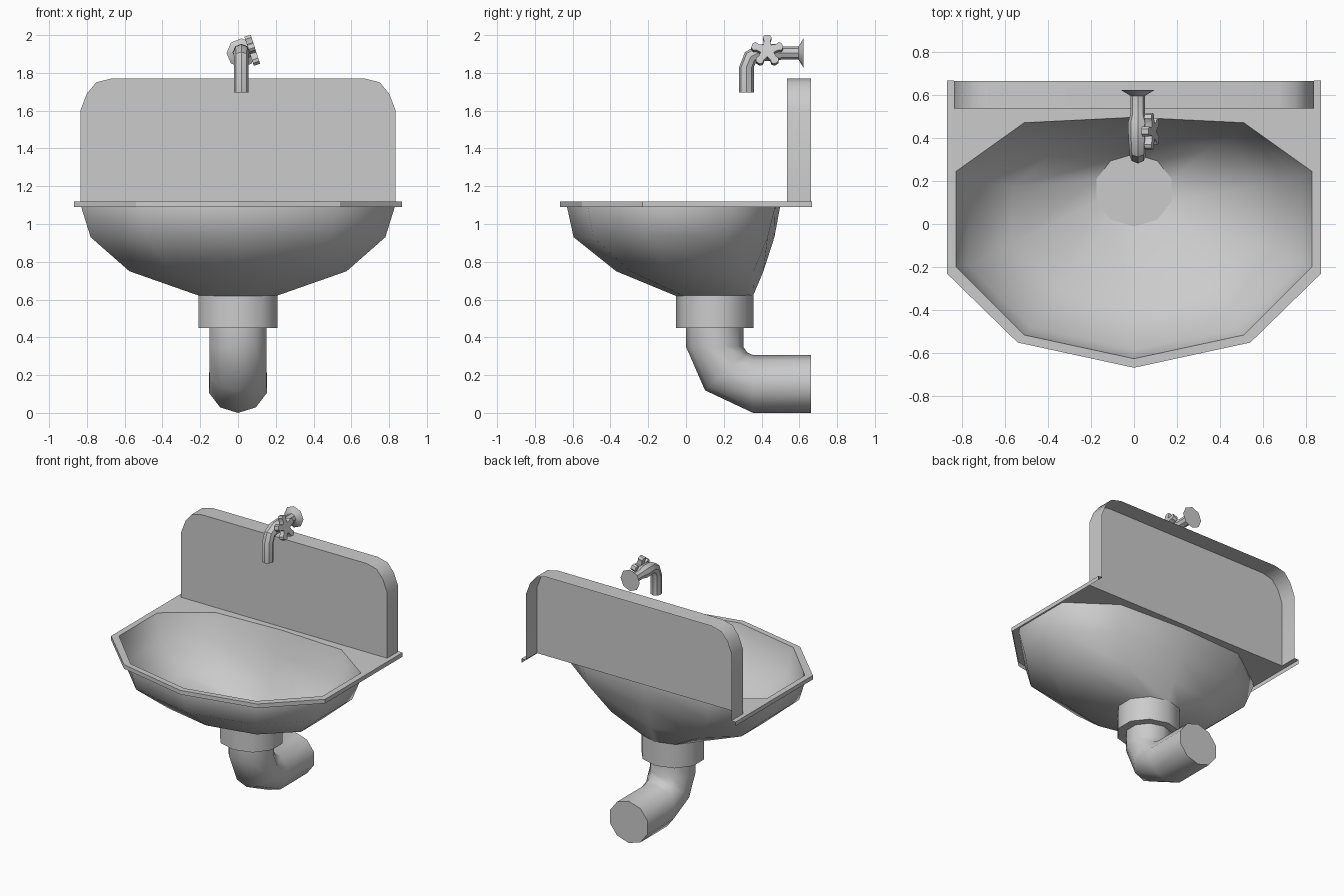
import bpy, bmesh
from math import sin, cos, radians, pi
from mathutils import Vector, Matrix

if "Cube" in bpy.data.objects:
    bpy.data.objects.remove(bpy.data.objects["Cube"])


def loft(name, rings, caps=(True, True), angle=50, drop=None):
    """Skin equal-sized point rings; drop(centre) leaves a face out."""
    bm = bmesh.new()
    loops = [[bm.verts.new(p) for p in r] for r in rings]
    n = len(loops[0])
    for cap, ring in zip(caps, (loops[0], loops[-1])):
        if cap:
            bm.faces.new(ring)
    for a, b in zip(loops, loops[1:]):
        for i in range(n):
            j = (i + 1) % n
            bm.faces.new((a[i], a[j], b[j], b[i]))
    bmesh.ops.recalc_face_normals(bm, faces=bm.faces)
    if drop:
        gone = [f for f in bm.faces if drop(f.calc_center_median())]
        bmesh.ops.delete(bm, geom=gone, context='FACES')
    me = bpy.data.meshes.new(name)
    bm.to_mesh(me)
    bm.free()
    ob = bpy.data.objects.new(name, me)
    bpy.context.collection.objects.link(ob)
    bpy.ops.object.select_all(action='DESELECT')
    ob.select_set(True)
    bpy.context.view_layer.objects.active = ob
    bpy.ops.object.shade_smooth_by_angle(angle=radians(angle))
    return ob


def mirrored(half):
    """Close a left-half outline (first and last point on x = 0)."""
    return half + [(-x, y) for x, y in half[-2:0:-1]]


def at_z(outline, z):
    return [(x, y, z) for x, y in outline]


def pipe(name, path, x=0, sides=10, widen=1, angle=50):
    """Path of (y, z, elevation in degrees, radius) in a plane of constant x."""
    rings = []
    for y, z, el, r in path:
        n = Vector((0, -sin(radians(el)), cos(radians(el))))
        rings.append([Vector((x, y, z)) + Vector((widen * r * cos(a), 0, 0)) + n * r * sin(a)
                      for a in (pi / 2 + 2 * pi * i / sides for i in range(sides))])
    return loft(name, rings, angle=angle)


# rim: top sheet with a downturned lip, open underneath and behind the backsplash
outer = mirrored([(0, .535), (-.5, .535), (-.868, .535), (-.868, -.23), (-.54, -.55), (0, -.667)])
hole = mirrored([(0, .495), (-.51, .47), (-.825, .245), (-.825, -.20), (-.51, -.515), (0, -.625)])
loft("rim_plate", [at_z(outer, 1.09), at_z(outer, 1.12), at_z(hole, 1.12)],
     caps=(False, False), angle=20, drop=lambda c: c.y > .53)

# rim ends running back beside the backsplash
for s, label in ((-1, "left"), (1, "right")):
    loft("rim_end_" + label,
         [[(s * .835, y, 1.12), (s * .868, y, 1.12), (s * .868, y, 1.09)] for y in (.535, .667)],
         caps=(False, False), angle=20, drop=lambda c: abs(c.x) < .86 and c.z < 1.115)

# bowl: opening outline blends into the round drain
decagon = [(cos(pi / 2 + i * pi / 5) / cos(pi / 10), sin(pi / 2 + i * pi / 5)) for i in range(10)]
unit = [(x / .825, (y + .065) / .56) for x, y in hole]


def bowl_ring(z, hw, front, back, t, inset=0):
    cy, hd = (front + back) / 2, (back - front) / 2 - inset
    return [((u[0] * (1 - t) + d[0] * t) * (hw - inset), cy + (u[1] * (1 - t) + d[1] * t) * hd, z)
            for u, d in zip(unit, decagon)]


levels = [(1.09, .83, -.63, .498, 0), (.93, .78, -.595, .468, .15),
          (.75, .575, -.37, .41, .6), (.62, .205, -.055, .355, 1)]
inner = [at_z(hole, 1.12)]
inner += [bowl_ring(z + .015, *rest, inset=.01) for z, *rest in levels[1:3]]
inner.append(bowl_ring(.64, .175, -.012, .325, 1))
loft("bowl", inner[::-1] + [bowl_ring(*l) for l in levels], caps=(False, True), angle=60)

# flat drain disc, collar and waste pipe
loft("drain_disc", [bowl_ring(z, .175, -.012, .325, 1) for z in (.625, .641)])
loft("drain_collar", [at_z([(.21 * x, .152 + .205 * y) for x, y in decagon], z)
                      for z in (.45, .625)])
pipe("waste_pipe", [(.152, .47, -90, .152), (.152, .35, -90, .152), (.212, .22, -48, .15),
                    (.355, .153, 0, .153), (.663, .153, 0, .153)], widen=1 / cos(pi / 10))

# backsplash shell with rounded top corners, open at the back
side = [(.835, 1.12), (.835, 1.60), (.80, 1.69), (.75, 1.75), (.67, 1.77)]
profile = side + [(-x, z) for x, z in side[::-1]]
loft("backsplash", [[(x, y, z) for x, z in profile] for y in (.535, .663)],
     caps=(True, False), drop=lambda c: c.z < 1.13)

# tap: spout, bend, valve body and wall flange in one run
tx = .0175
pipe("tap", [(.32, 1.695, 90, .039), (.32, 1.83, 90, .039), (.342, 1.885, 50, .039),
             (.385, 1.908, 0, .043), (.47, 1.908, 0, .046), (.51, 1.905, 0, .034),
             (.595, 1.905, 0, .034), (.605, 1.905, 0, .05), (.622, 1.905, 0, .078)],
     tx, 8, angle=30)

# tilted handle: five-lobed wheel on a short stem
tilt = Matrix.Translation((tx, .43, 1.896)) @ Matrix.Rotation(radians(-18), 4, 'Y')
star = []
for k in range(5):
    for da, r in ((-36, .036), (-18, .055), (-18, .075), (-8, .086),
                  (8, .086), (18, .075), (18, .055)):
        a = radians(90 + 72 * k + da)
        star.append((r * cos(a), r * sin(a)))
loft("tap_handle", [[tilt @ Vector((x, u, v)) for u, v in star] for x in (.045, .08)], angle=30)
stem = [(.027 * cos(i * pi / 4), .027 * sin(i * pi / 4)) for i in range(8)]
loft("handle_stem", [[tilt @ Vector((x, u, v)) for u, v in stem] for x in (0, .079)])
